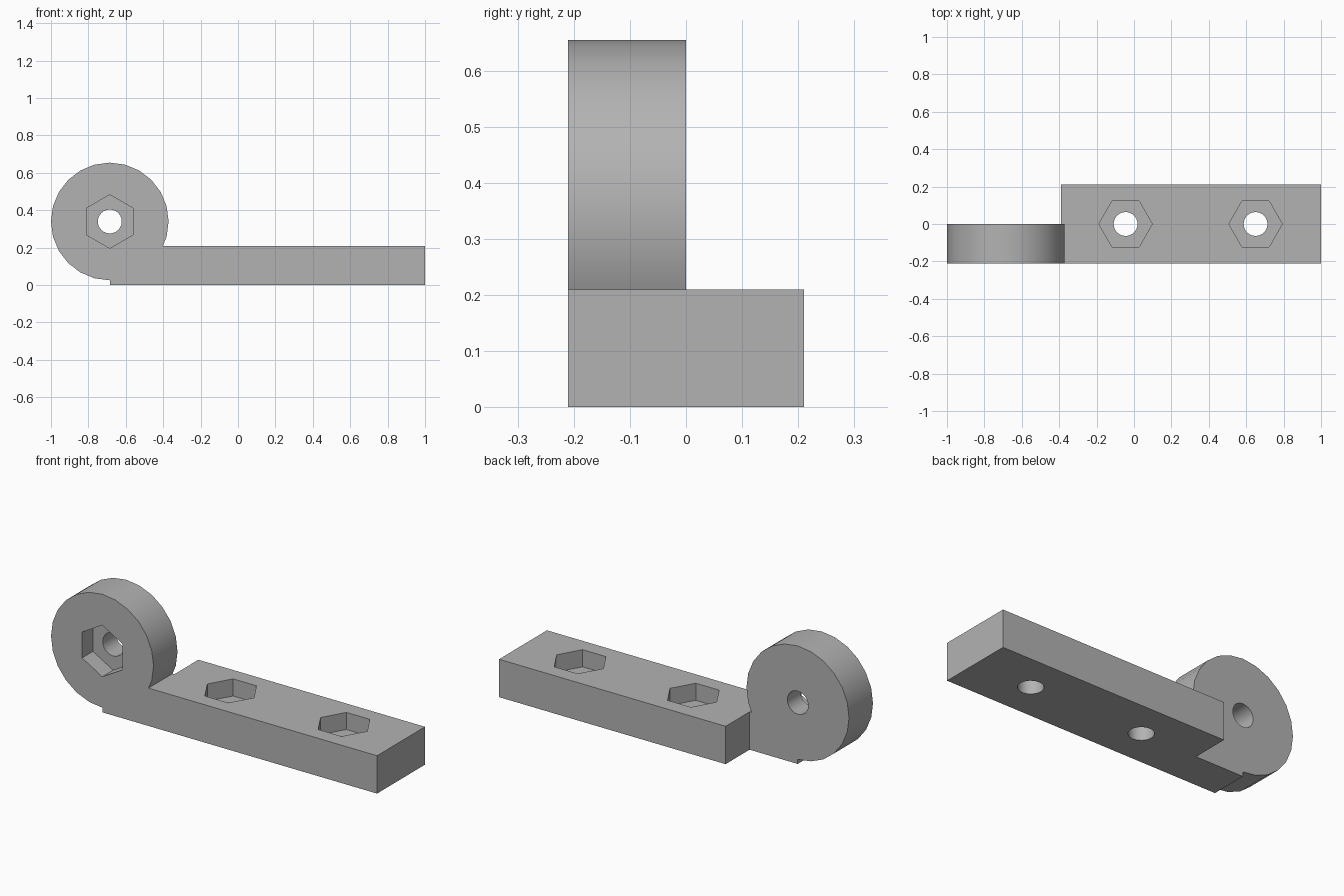
import bpy, bmesh
from math import pi, radians
from mathutils import Matrix, Vector

if "Cube" in bpy.data.objects:
    bpy.data.objects.remove(bpy.data.objects["Cube"])

grey = bpy.data.materials.new("plain grey")
grey.use_nodes = True
COLOUR = (0.45, 0.45, 0.45, 1)
grey.diffuse_color = COLOUR
grey.node_tree.nodes["Principled BSDF"].inputs["Base Color"].default_value = COLOUR

HALF_W, BAR_H = 0.21, 0.21
EYE = Vector((-0.6855, 0, 0.34))
EYE_R, HOLE_R, NUT_R, NUT_DEPTH = 0.3145, 0.064, 0.143, 0.095


def finish(bm, name):
    bmesh.ops.recalc_face_normals(bm, faces=bm.faces)
    mesh = bpy.data.meshes.new(name)
    bm.to_mesh(mesh)
    bm.free()
    mesh.materials.append(grey)
    ob = bpy.data.objects.new(name, mesh)
    bpy.context.collection.objects.link(ob)
    return ob


def prism(name, sides, radius, centre, depth, axis="Z", turn=0):
    """Regular prism centred on a point, along Z or Y."""
    bm = bmesh.new()
    tilt = Matrix.Rotation(pi / 2, 4, "X") if axis == "Y" else Matrix()
    bmesh.ops.create_cone(bm, cap_ends=True, segments=sides, radius1=radius,
                          radius2=radius, depth=depth,
                          matrix=Matrix.Translation(centre) @ tilt @ Matrix.Rotation(turn, 4, "Z"))
    return finish(bm, name)


def combine(target, tool, operation):
    mod = target.modifiers.new(operation.title(), "BOOLEAN")
    mod.operation, mod.solver, mod.object = operation, "EXACT", tool
    bpy.context.view_layer.objects.active = target
    bpy.ops.object.modifier_apply(modifier=mod.name)
    bpy.data.objects.remove(tool)


# Mounting bar, with a half-width tongue reaching under the eye
plan = [(1, -HALF_W), (1, HALF_W), (-0.39, HALF_W), (-0.39, 0), (EYE.x, 0), (EYE.x, -HALF_W)]
bm = bmesh.new()
base = bm.faces.new([bm.verts.new((x, y, 0)) for x, y in plan])
top = bmesh.ops.extrude_face_region(bm, geom=[base])
bmesh.ops.translate(bm, vec=(0, 0, BAR_H),
                    verts=[v for v in top["geom"] if isinstance(v, bmesh.types.BMVert)])
bracket = finish(bm, "hinge_bracket")

# Round eye
eye_centre = EYE + Vector((0, -HALF_W / 2, 0))
combine(bracket, prism("eye", 24, EYE_R, eye_centre, HALF_W, "Y"), "UNION")

# Pivot hole and its nut pocket, open to the front
combine(bracket, prism("pivot_hole", 24, HOLE_R, eye_centre, 1, "Y"), "DIFFERENCE")
pocket = EYE + Vector((0, -HALF_W, 0))
combine(bracket, prism("pivot_pocket", 6, NUT_R, pocket, 2 * NUT_DEPTH, "Y", pi / 6 * 0), "DIFFERENCE")

# Two screw holes with nut pockets, open to the top
for x in (-0.045, 0.65):
    combine(bracket, prism("screw_hole", 24, HOLE_R, (x, 0, BAR_H / 2), 1), "DIFFERENCE")
    combine(bracket, prism("screw_pocket", 6, NUT_R, (x, 0, BAR_H), 2 * NUT_DEPTH, "Z", pi / 6),
            "DIFFERENCE")

# Smooth round walls, crisp edges
bpy.ops.object.select_all(action="DESELECT")
bracket.select_set(True)
bpy.context.view_layer.objects.active = bracket
bpy.ops.object.shade_smooth_by_angle(angle=radians(25))
